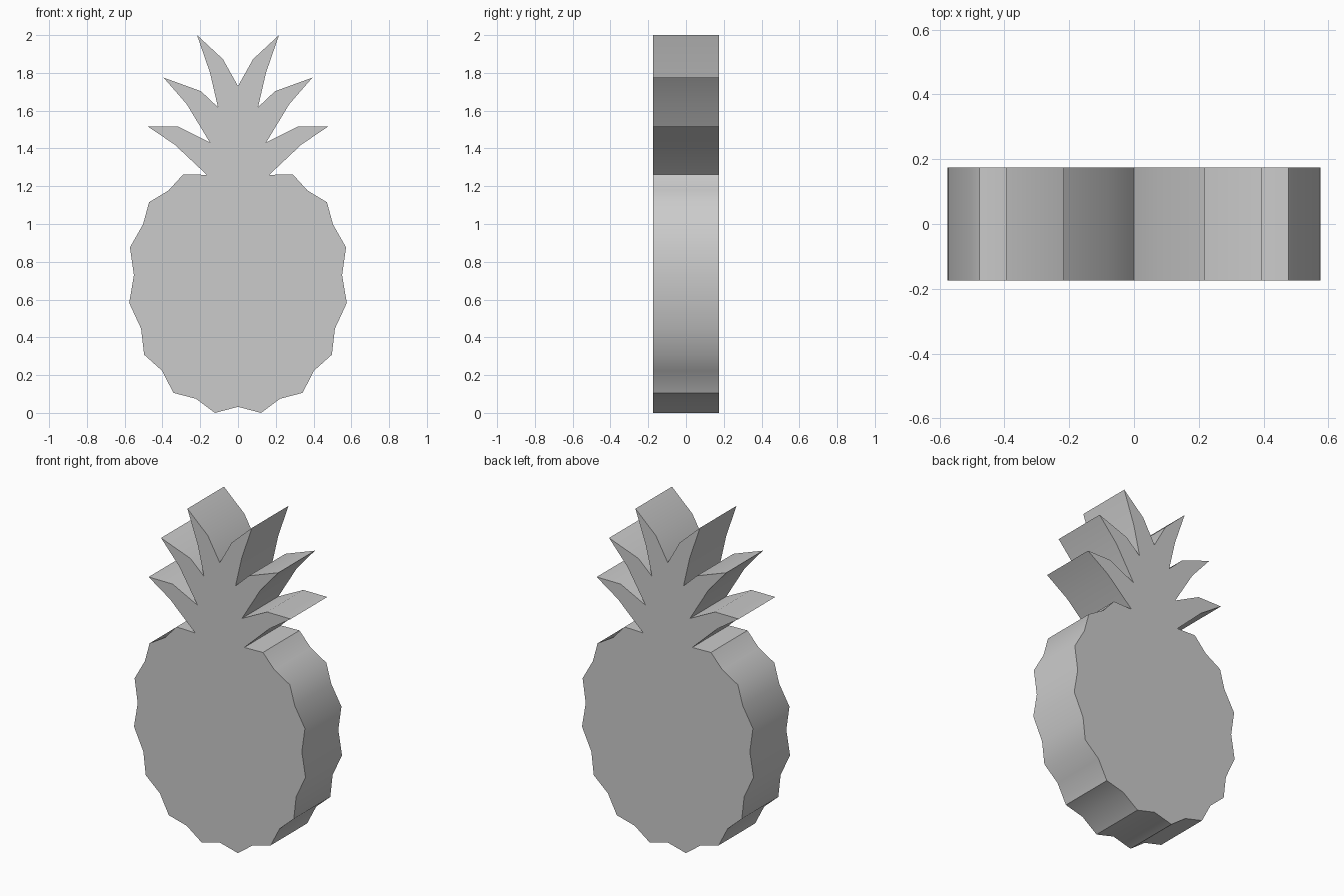
import bpy, bmesh, math

if "Cube" in bpy.data.objects:
    bpy.data.objects.remove(bpy.data.objects["Cube"])

HALF_DEPTH = 0.175

# Right half of the scalloped fruit body, bottom to top
body = [(0, 0.032), (0.122, 0.0), (0.223, 0.075), (0.342, 0.106), (0.402, 0.223),
        (0.497, 0.308), (0.513, 0.446), (0.576, 0.582), (0.551, 0.73), (0.572, 0.876),
        (0.503, 0.998), (0.471, 1.115), (0.367, 1.178), (0.29, 1.263), (0.165, 1.26)]

# Right half of the leaf crown: each leaf is lower edge, tip, upper edge, notch
crown = [(0.335, 1.42), (0.477, 1.516), (0.317, 1.516), (0.149, 1.432),
         (0.272, 1.635), (0.394, 1.775), (0.196, 1.703), (0.106, 1.618),
         (0.148, 1.80), (0.217, 2.0), (0.08, 1.873), (0, 1.73)]

# Mirror the half outline into a closed loop
half = body + crown
outline = half + [(-x, z) for x, z in reversed(half[1:-1])]

# Extrude the outline through the depth
bm = bmesh.new()
face = bm.faces.new([bm.verts.new((x, -HALF_DEPTH, z)) for x, z in outline])
ext = bmesh.ops.extrude_face_region(bm, geom=[face], use_keep_orig=True)
moved = [g for g in ext["geom"] if isinstance(g, bmesh.types.BMVert)]
bmesh.ops.translate(bm, verts=moved, vec=(0, 2 * HALF_DEPTH, 0))
bmesh.ops.recalc_face_normals(bm, faces=bm.faces)

mesh = bpy.data.meshes.new("pineapple")
bm.to_mesh(mesh)
bm.free()
pineapple = bpy.data.objects.new("pineapple", mesh)
bpy.context.collection.objects.link(pineapple)

# Soft scalloped rim, crisp leaf tips and front edges
bpy.context.view_layer.objects.active = pineapple
pineapple.select_set(True)
bpy.ops.object.shade_smooth_by_angle(angle=math.radians(45))
